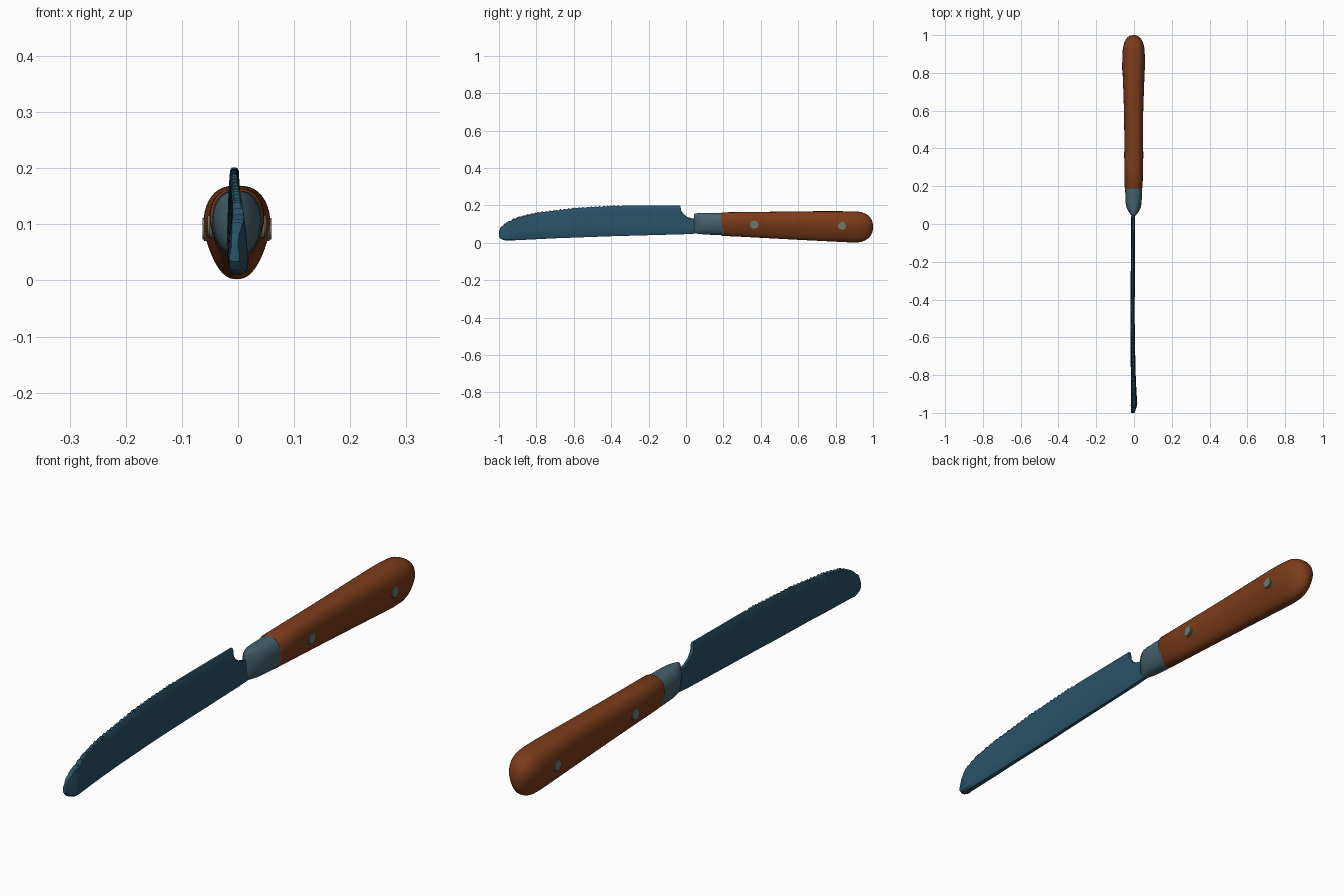
import bpy, bmesh, math, random
from mathutils import Matrix

if "Cube" in bpy.data.objects:
    bpy.data.objects.remove(bpy.data.objects["Cube"])

random.seed(4)


def material(name, color):
    m = bpy.data.materials.new(name)
    m.diffuse_color = (*color, 1)
    m.use_nodes = True
    m.node_tree.nodes["Principled BSDF"].inputs["Base Color"].default_value = m.diffuse_color
    return m


STEEL = material("blued steel", (0.022, 0.085, 0.135))
COLLAR = material("collar steel", (0.06, 0.12, 0.155))
WOOD = material("red brown wood", (0.20, 0.045, 0.01))
RIVET = material("rivet metal", (0.16, 0.19, 0.15))


def interp(points, y):
    for (y0, v0), (y1, v1) in zip(points, points[1:]):
        if y <= y1:
            return v0 + (v1 - v0) * max(0, y - y0) / (y1 - y0)
    return points[-1][1]


def loft(name, rings, mat, angle=40):
    bm = bmesh.new()
    loops = [[bm.verts.new(p) for p in ring] for ring in rings]
    n = len(loops[0])
    for a, b in zip(loops, loops[1:]):
        for i in range(n):
            j = (i + 1) % n
            bm.faces.new((a[i], a[j], b[j], b[i]))
    bm.faces.new(loops[0])
    bm.faces.new(loops[-1])
    bmesh.ops.recalc_face_normals(bm, faces=bm.faces)
    return finish(name, bm, mat, angle)


def finish(name, bm, mat, angle):
    me = bpy.data.meshes.new(name)
    bm.to_mesh(me)
    bm.free()
    ob = bpy.data.objects.new(name, me)
    bpy.context.collection.objects.link(ob)
    me.materials.append(mat)
    bpy.ops.object.select_all(action='DESELECT')
    ob.select_set(True)
    bpy.context.view_layer.objects.active = ob
    bpy.ops.object.shade_smooth_by_angle(angle=math.radians(angle))
    return ob


def egg(y, w, lo, hi, taper=0.2, lift=0.14, x0=-0.002, n=40):
    # rounded section, widest above the middle and narrower below
    ring = []
    c, h = (lo + hi) / 2, (hi - lo) / 2
    for i in range(n):
        a = math.tau * i / n
        co, s = math.cos(a), math.sin(a)
        x = w * math.copysign(abs(co) ** 0.8, co) * (1 - taper * max(0, -s))
        ring.append((x0 + x, y, c + h * (s + lift * co * co)))
    return ring


# Blade: curved serrated upper edge, nearly straight lower edge, notch at the heel
top = [(-1, 0.062), (-0.99, 0.085), (-0.96, 0.108), (-0.9, 0.138), (-0.8, 0.161),
       (-0.6, 0.186), (-0.4, 0.198), (-0.03, 0.2), (-0.026, 0.172), (-0.012, 0.152),
       (0.01, 0.137), (0.035, 0.13), (0.1, 0.128)]
bottom = [(-1, 0.034), (-0.99, 0.02), (-0.965, 0.012), (-0.9, 0.014), (-0.7, 0.024),
          (-0.4, 0.035), (0, 0.046), (0.1, 0.052)]
thick = [(-1, 0.009), (-0.96, 0.017), (-0.88, 0.014), (-0.7, 0.012), (0.1, 0.01)]
center = [(-1, -0.006), (-0.95, 0.001), (-0.8, -0.004), (-0.5, -0.008), (0.1, -0.004)]
ys = {p[0] for p in top + bottom} | {-0.99 + 0.011 * i for i in range(87)}
rings = []
for k, y in enumerate(sorted(ys)):
    zt, zb = interp(top, y), interp(bottom, y)
    if -0.99 < y < -0.35:
        zt += (0.003 if k % 2 else -0.003) * random.uniform(0.5, 1.2)
    t, cx = interp(thick, y), interp(center, y)
    prof = [(0, 0.6), (0.06, 0.95), (0.35, 1), (0.75, 0.8), (0.97, 0.6), (1, 0.35)]
    right = [(cx + t * w, y, zb + (zt - zb) * f) for f, w in prof]
    left = [(cx - t * w, y, zb + (zt - zb) * f) for f, w in reversed(prof)]
    rings.append(right + left)
loft("blade", rings, STEEL, 35)

# Metal collar, wedge shaped where it meets the blade
collar = [(0.043, 0.007, 0.056, 0.150), (0.047, 0.013, 0.051, 0.156),
          (0.065, 0.026, 0.048, 0.159), (0.085, 0.037, 0.046, 0.160),
          (0.11, 0.042, 0.044, 0.160), (0.15, 0.044, 0.042, 0.160),
          (0.2, 0.045, 0.040, 0.160)]
loft("collar", [egg(*s, taper=0.1, lift=0.06) for s in collar], COLLAR)

# Wooden handle, swelling towards a domed butt
handle = [(0.188, 0.044, 0.040, 0.160), (0.194, 0.048, 0.037, 0.163),
          (0.3, 0.049, 0.032, 0.164), (0.45, 0.049, 0.024, 0.166),
          (0.6, 0.051, 0.016, 0.168), (0.72, 0.055, 0.010, 0.169),
          (0.82, 0.059, 0.005, 0.169), (0.88, 0.060, 0.002, 0.168)]
for i in range(1, 12):
    a = math.radians(i * 7.8)
    r = math.cos(a) ** 0.85
    handle.append((0.91 + 0.09 * math.sin(a), 0.058 * r, 0.085 - 0.083 * r, 0.085 + 0.082 * r))
loft("handle", [egg(*s) for s in handle], WOOD, 50)

# Rivet pins passing through the handle
for label, y, z, w in (("front", 0.365, 0.097, 0.052), ("rear", 0.835, 0.092, 0.0615)):
    bm = bmesh.new()
    bmesh.ops.create_cone(bm, cap_ends=True, segments=24, radius1=0.022, radius2=0.022,
                          depth=2 * w, matrix=Matrix.Rotation(math.pi / 2, 4, 'Y'))
    rims = [e for e in bm.edges if abs(e.verts[0].co.x - e.verts[1].co.x) < 1e-5]
    bmesh.ops.bevel(bm, geom=rims, offset=0.003, segments=2, affect='EDGES')
    ob = finish(label + "_rivet", bm, RIVET, 40)
    ob.location = (-0.002, y, z)
